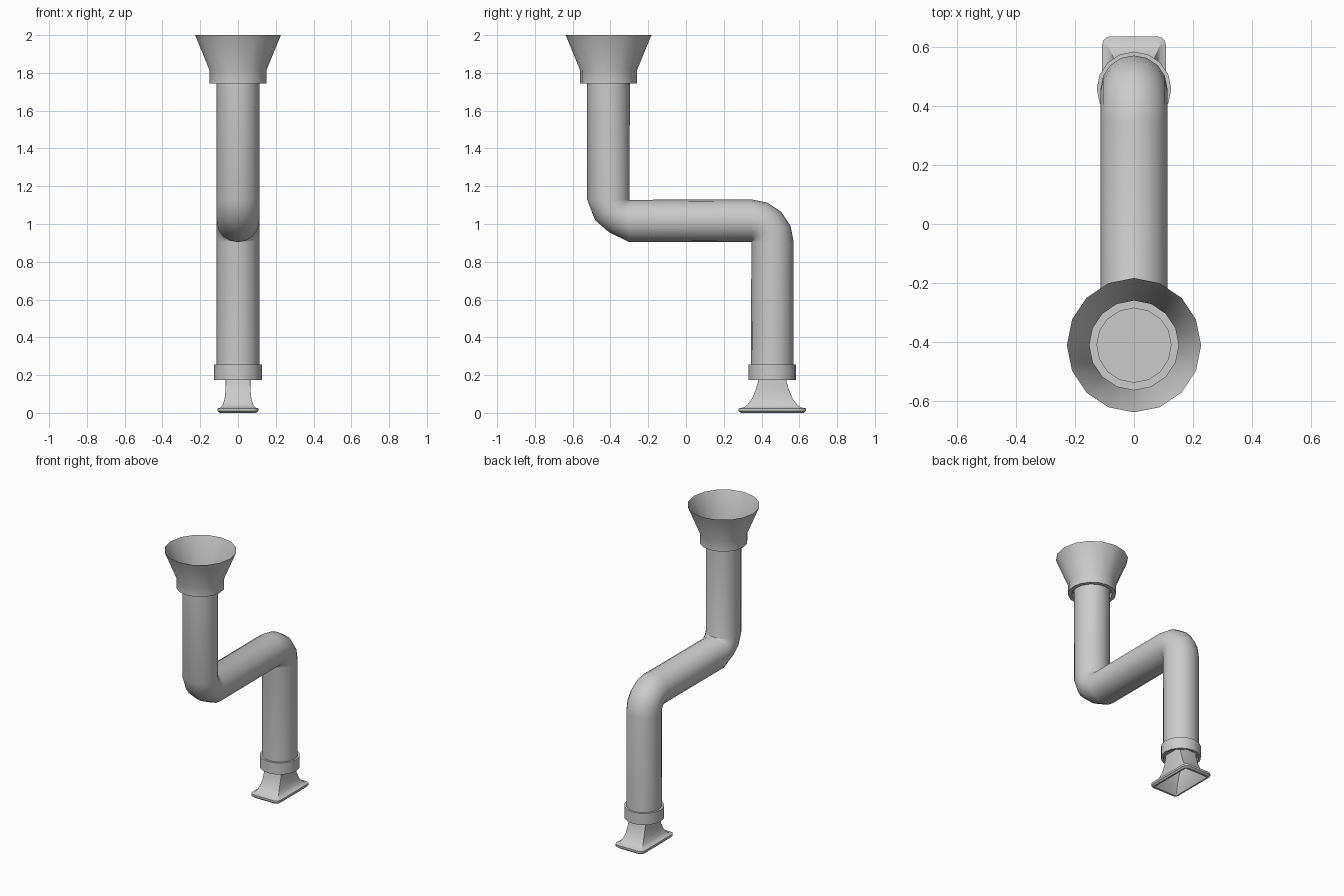
import bpy, bmesh
from math import sin, cos, pi, radians

if "Cube" in bpy.data.objects:
    bpy.data.objects.remove(bpy.data.objects["Cube"])

SIDES = 16
R = 0.113
Y_TOP, Y_LOW = -0.41, 0.457


def loft(name, rings, cap_start=False, cap_end=False):
    """Skin a list of equal-length point rings into one object."""
    bm = bmesh.new()
    rows = [[bm.verts.new(p) for p in ring] for ring in rings]
    n = len(rows[0])
    for a, b in zip(rows, rows[1:]):
        for i in range(n):
            j = (i + 1) % n
            bm.faces.new((a[i], a[j], b[j], b[i]))
    if cap_start:
        bm.faces.new(rows[0])
    if cap_end:
        bm.faces.new(rows[-1])
    bmesh.ops.recalc_face_normals(bm, faces=bm.faces)
    mesh = bpy.data.meshes.new(name)
    bm.to_mesh(mesh)
    bm.free()
    ob = bpy.data.objects.new(name, mesh)
    bpy.context.collection.objects.link(ob)
    bpy.ops.object.select_all(action='DESELECT')
    ob.select_set(True)
    bpy.context.view_layer.objects.active = ob
    bpy.ops.object.shade_smooth_by_angle(angle=radians(35))
    return ob


def circle(y, z, r):
    return [(r * cos(2 * pi * i / SIDES), y + r * sin(2 * pi * i / SIDES), z)
            for i in range(SIDES)]


def lathe(name, y, profile):
    return loft(name, [circle(y, z, r) for r, z in profile], cap_end=True)


def pipe_ring(a, b):
    """Ring spanning points a and b in the side plane, R wide in x."""
    ring = []
    for i in range(SIDES):
        t = 2 * pi * i / SIDES
        s = (1 + sin(t)) / 2
        ring.append((R * cos(t), a[0] + (b[0] - a[0]) * s, a[1] + (b[1] - a[1]) * s))
    return ring


def rounded_rect(hx, hy, z, r):
    pts = []
    for k, (sx, sy) in enumerate(((1, 1), (-1, 1), (-1, -1), (1, -1))):
        for i in range(4):
            t = pi / 2 * (k + i / 3)
            pts.append((sx * (hx - r) + r * cos(t), Y_LOW + sy * (hy - r) + r * sin(t), z))
    return pts


# Funnel with a lipped collar, open at the top
lathe("funnel", Y_TOP, [(0.227, 2.0), (0.151, 1.815), (0.151, 1.745),
                        (0.127, 1.745), (0.127, 1.78), (0.05, 1.78)])

# Z-shaped pipe: each ring runs from the left/lower wall to the right/upper wall
c1, c2 = (-0.299, 1.128), (0.346, 0.906)
rings = [pipe_ring((Y_TOP - R, 1.78), (Y_TOP + R, 1.78)),
         pipe_ring((Y_TOP - R, 1.128), c1)]
rings += [pipe_ring(p, c1) for p in ((-0.481, 1.02), (-0.406, 0.955), (-0.299, 0.904))]
for i in range(5):
    t = pi / 2 - i * pi / 8
    rings.append(pipe_ring(c2, (c2[0] + 0.224 * cos(t), c2[1] + 0.224 * sin(t))))
rings.append(pipe_ring((Y_LOW - R, 0.2), (Y_LOW + R, 0.2)))
loft("pipe", rings)

# Lower collar, recessed underneath
lathe("lower_collar", Y_LOW, [(0.112, 0.255), (0.126, 0.255), (0.126, 0.175),
                              (0.11, 0.175), (0.11, 0.2), (0.05, 0.2)])

# Flared rectangular nozzle with rounded flange, hollow from below
nozzle = [(0.065, 0.072, 0.2, 0.002), (0.065, 0.074, 0.17, 0.002),
          (0.066, 0.089, 0.12, 0.002), (0.071, 0.108, 0.075, 0.002),
          (0.080, 0.130, 0.045, 0.003), (0.090, 0.150, 0.029, 0.005),
          (0.108, 0.178, 0.024, 0.03), (0.108, 0.178, 0.01, 0.03),
          (0.098, 0.166, 0.0, 0.025), (0.088, 0.152, 0.0, 0.004),
          (0.076, 0.130, 0.03, 0.002), (0.064, 0.104, 0.075, 0.002),
          (0.060, 0.084, 0.12, 0.002), (0.058, 0.066, 0.17, 0.002)]
loft("nozzle", [rounded_rect(*p) for p in nozzle], cap_end=True)
